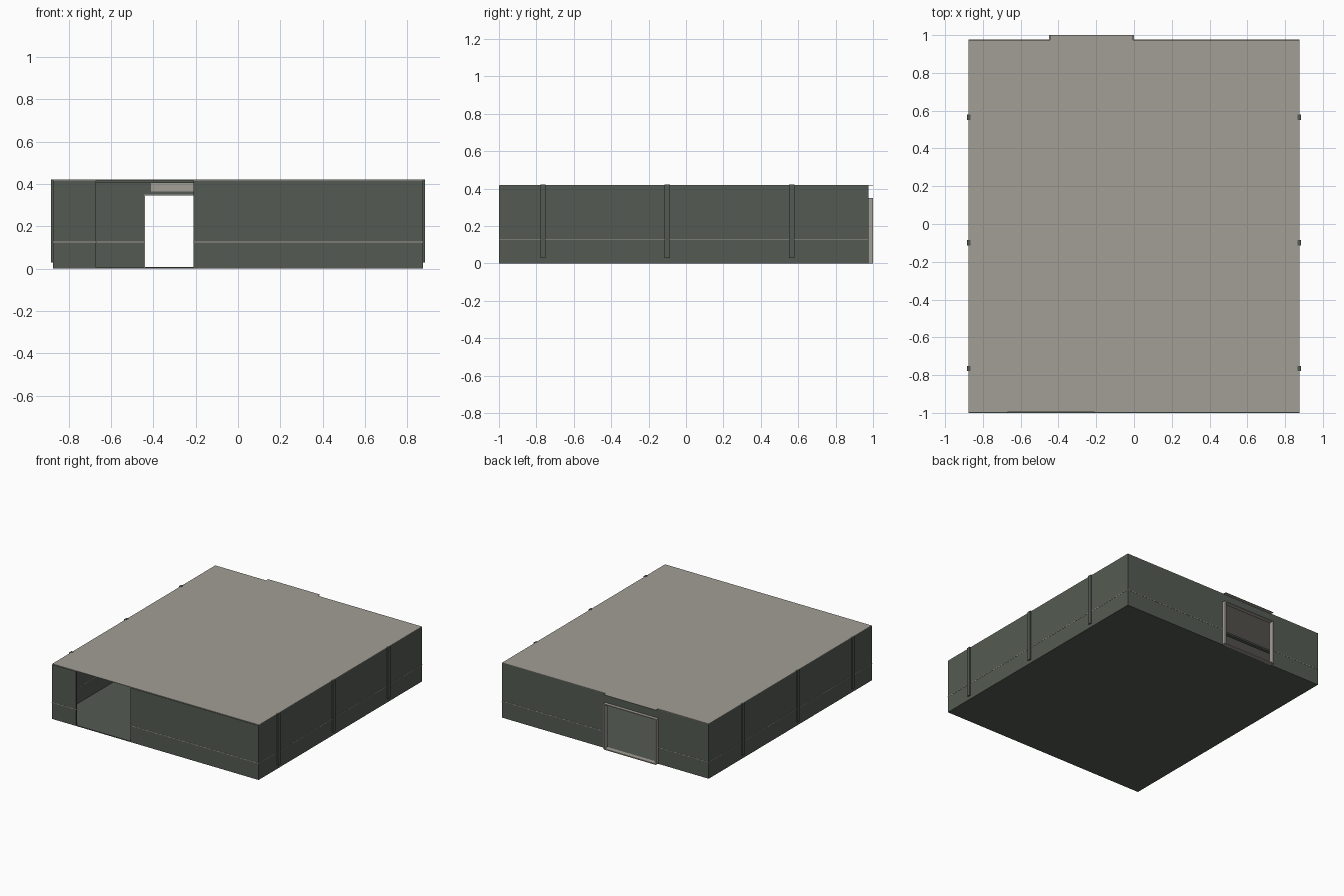
import bpy

cube = bpy.data.objects.get("Cube")
if cube:
    bpy.data.objects.remove(cube, do_unlink=True)


def make_material(name, rgb):
    mat = bpy.data.materials.new(name)
    mat.use_nodes = True
    color = (*rgb, 1)
    mat.diffuse_color = color
    mat.node_tree.nodes["Principled BSDF"].inputs["Base Color"].default_value = color
    return mat


green = make_material("grey_green_paint", (0.088, 0.104, 0.085))
beige = make_material("warm_beige", (0.36, 0.345, 0.305))


def box(name, x, y, z, mat):
    """Axis-aligned box from (min, max) ranges."""
    lo, hi = zip(x, y, z)
    verts = [(a, b, c) for a in (lo[0], hi[0])
             for b in (lo[1], hi[1]) for c in (lo[2], hi[2])]
    faces = [(0, 1, 3, 2), (4, 6, 7, 5), (0, 4, 5, 1),
             (2, 3, 7, 6), (0, 2, 6, 4), (1, 5, 7, 3)]
    mesh = bpy.data.meshes.new(name)
    mesh.from_pydata(verts, [], faces)
    mesh.materials.append(mat)
    obj = bpy.data.objects.new(name, mesh)
    bpy.context.collection.objects.link(obj)
    return obj


W, FRONT, BACK, TOP = 0.875, -1.0, 0.975, 0.42
T = 0.01                              # wall thickness
STRIPE = (0.124, 0.128)
LIP = 0.0015                          # how far stripes stand proud
ENTRY = (-0.67, -0.21)                # front opening
DOOR = (-0.445, -0.005)               # back doorway
DOOR_TOP = 0.35

# Floor and roof slabs
box("floor", (-W, W), (FRONT, BACK), (0, 0.006), green)
box("roof", (-W, W), (FRONT + 0.004, BACK), (TOP - 0.004, TOP), beige)


def wall(name, x, y):
    """Wall section with a thin stripe on both sides."""
    box(name, x, y, (0.006, TOP - 0.004), green)
    box(name + "_stripe", (x[0] - LIP, x[1] + LIP),
        (y[0] - LIP if y[0] > FRONT else FRONT - 0.001, y[1] + LIP), STRIPE, beige)


# Walls around the entry and the back doorway
front_y, back_y = (FRONT, FRONT + T), (BACK - T, BACK)
wall("front_wall_right", (-W, ENTRY[0]), front_y)
wall("front_wall_left", (ENTRY[1], W), front_y)
wall("back_wall_right", (-W, DOOR[0]), back_y)
wall("back_wall_left", (DOOR[1], W), back_y)
box("back_wall_header", DOOR, back_y, (DOOR_TOP, TOP - 0.004), green)
for side, x in (("left", (W - T, W)), ("right", (-W, -W + T))):
    wall(side + "_wall", x, (FRONT + T, BACK - T))

# Portal frames: wall posts joined by ceiling beams
for i, y in enumerate((-0.765, -0.1, 0.565)):
    span = (y - 0.014, y + 0.014)
    for side, s in (("left", 1), ("right", -1)):
        box(f"{side}_post_{i}", (s * W - 0.009, s * W + 0.009), span,
            (0.028, TOP + 0.001), green)
    box(f"ceiling_beam_{i}", (-W + T, W - T), span, (0.405, TOP - 0.003), green)

# Doorway frame standing out from the back wall
frame_y = (BACK - T, 1.0)
for side, x in (("right", DOOR[0]), ("left", DOOR[1])):
    box(f"door_jamb_{side}", (x - 0.006, x + 0.006), frame_y, (0.006, DOOR_TOP), beige)
box("door_head", DOOR, frame_y, (DOOR_TOP - 0.006, DOOR_TOP), beige)
box("door_threshold", DOOR, frame_y, (0, 0.008), beige)
box("door_canopy", DOOR, (BACK, 1.0), (TOP - 0.003, TOP), beige)

# Blank sign plate above the doorway, inside
box("sign_plate", (-0.41, -0.04), (BACK - T - 0.005, BACK - T), (0.364, 0.403), beige)
